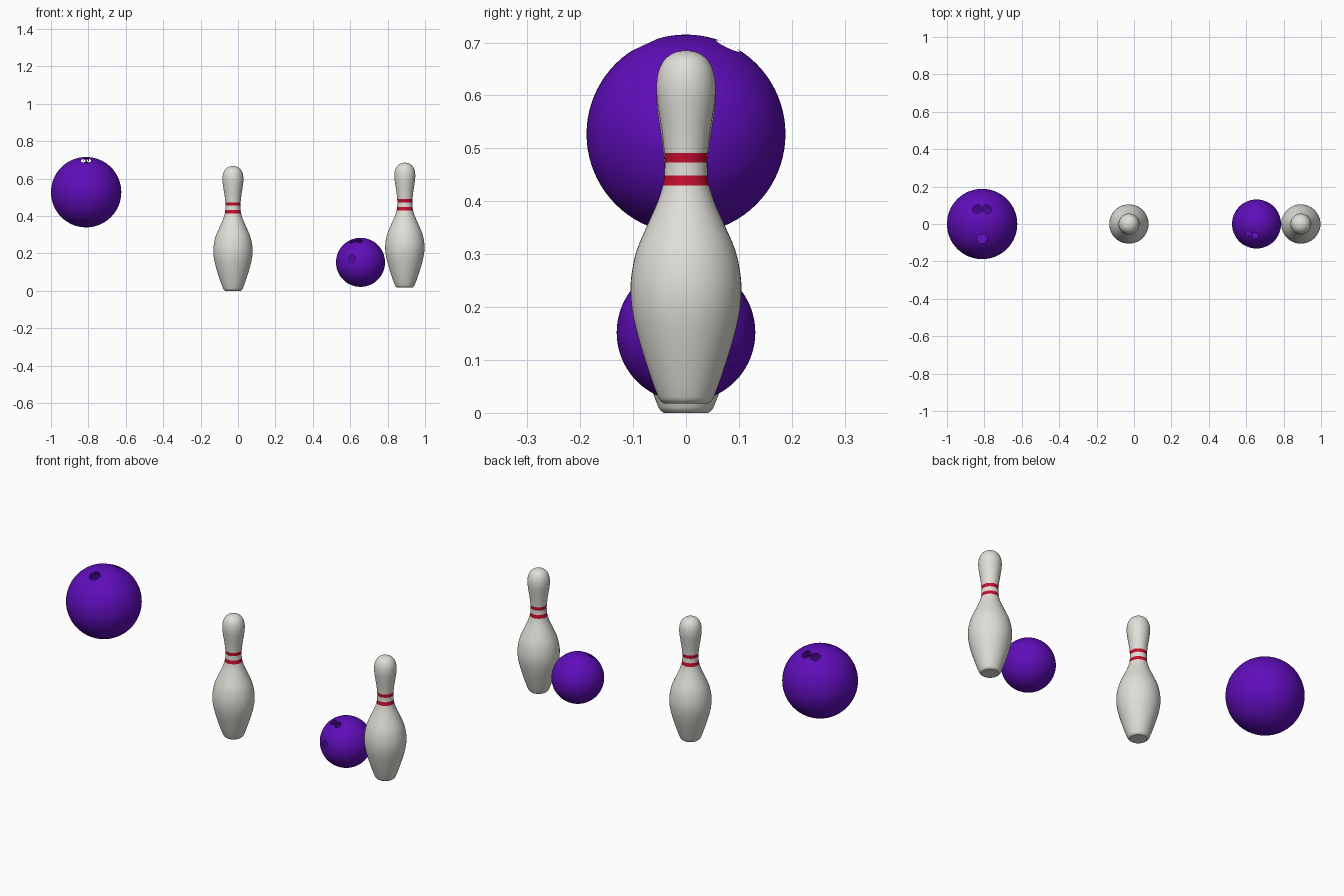
import bpy, bmesh, math
from mathutils import Vector, Matrix

cube = bpy.data.objects.get("Cube")
if cube:
    bpy.data.objects.remove(cube, do_unlink=True)


def make_material(name, rgb):
    mat = bpy.data.materials.new(name)
    mat.use_nodes = True
    mat.diffuse_color = (*rgb, 1)
    mat.node_tree.nodes["Principled BSDF"].inputs["Base Color"].default_value = (*rgb, 1)
    return mat


PURPLE = make_material("ball_purple", (0.115, 0.004, 0.49))
WHITE = make_material("pin_white", (0.74, 0.73, 0.68))
RED = make_material("stripe_red", (0.56, 0.004, 0.028))


def add_object(name, bm, materials, location=(0, 0, 0)):
    mesh = bpy.data.meshes.new(name)
    bm.to_mesh(mesh)
    bm.free()
    for mat in materials:
        mesh.materials.append(mat)
    obj = bpy.data.objects.new(name, mesh)
    obj.location = location
    bpy.context.collection.objects.link(obj)
    return obj


def smooth(obj, degrees):
    bpy.ops.object.select_all(action="DESELECT")
    obj.select_set(True)
    bpy.context.view_layer.objects.active = obj
    bpy.ops.object.shade_smooth_by_angle(angle=math.radians(degrees))


# Pin outline as (radius, height), from the foot to the crown
PROFILE = [(0.042, 0), (0.05, 0.007), (0.055, 0.018), (0.062, 0.036), (0.077, 0.08),
           (0.092, 0.13), (0.102, 0.175), (0.105, 0.215), (0.102, 0.25), (0.093, 0.29),
           (0.074, 0.335), (0.054, 0.38), (0.044, 0.412), (0.041, 0.431), (0.04, 0.455),
           (0.041, 0.473), (0.045, 0.51), (0.052, 0.555), (0.056, 0.592), (0.053, 0.624),
           (0.042, 0.648), (0.024, 0.662), (0, 0.667)]
STRIPES = [(0.412, 0.431), (0.455, 0.473)]


def smooth_path(points, steps=3):
    """Catmull-Rom curve through the outline points."""
    pts = [Vector(p) for p in points]
    pts = [pts[0] * 2 - pts[1]] + pts + [Vector((-pts[-2].x, pts[-2].y))]
    path = []
    for a, b, c, d in zip(pts, pts[1:], pts[2:], pts[3:]):
        for i in range(steps):
            t = i / steps
            path.append(0.5 * (2 * b + (c - a) * t + (2 * a - 5 * b + 4 * c - d) * t ** 2
                               + (3 * b - a - 3 * c + d) * t ** 3))
    return path + [pts[-2]]


def make_pin(name, location, sides=48):
    bm = bmesh.new()
    rings = []
    for r, z in smooth_path(PROFILE)[:-1]:
        angles = [math.tau * i / sides for i in range(sides)]
        rings.append([bm.verts.new((r * math.cos(a), r * math.sin(a), z)) for a in angles])
    crown = bm.verts.new((0, 0, PROFILE[-1][1]))
    bm.faces.new(rings[0][::-1])
    for i in range(sides):
        j = (i + 1) % sides
        for low, high in zip(rings, rings[1:]):
            bm.faces.new((low[i], low[j], high[j], high[i]))
        bm.faces.new((rings[-1][i], rings[-1][j], crown))
    # Two red bands round the neck
    for face in bm.faces:
        z = face.calc_center_median().z
        face.material_index = int(any(low < z < high for low, high in STRIPES))
    smooth(add_object(name, bm, [WHITE, RED], location), 35)


def make_ball(name, location, radius, holes):
    """Hollow shell with round open holes; holes are (direction, radius)."""
    bm = bmesh.new()
    bmesh.ops.create_uvsphere(bm, u_segments=64, v_segments=40, radius=radius)
    ball = add_object(name, bm, [PURPLE], location)

    bm = bmesh.new()
    for direction, hole_radius in holes:
        axis = Vector(direction).normalized()
        matrix = (Matrix.Translation(axis * radius * 1.02)
                  @ axis.to_track_quat("Z", "Y").to_matrix().to_4x4())
        bmesh.ops.create_cone(bm, cap_ends=True, segments=32, radius1=hole_radius,
                              radius2=hole_radius, depth=radius * 0.2, matrix=matrix)
    cutter = add_object(name + "_cutter", bm, [PURPLE], location)
    cutter.hide_render = True

    mod = ball.modifiers.new("holes", "BOOLEAN")
    mod.operation = "DIFFERENCE"
    mod.solver = "EXACT"
    mod.object = cutter
    bpy.context.view_layer.update()
    evaluated = ball.evaluated_get(bpy.context.evaluated_depsgraph_get())
    bm = bmesh.new()
    bm.from_mesh(evaluated.to_mesh())
    evaluated.to_mesh_clear()
    ball.modifiers.clear()
    bpy.data.objects.remove(cutter, do_unlink=True)

    # Drop the walls and floors of the holes, leaving only the shell
    inner = [f for f in bm.faces if f.calc_center_median().length < radius * 0.975]
    bmesh.ops.delete(bm, geom=inner, context="FACES")
    bm.to_mesh(ball.data)
    bm.free()
    smooth(ball, 40)


make_ball("large_ball", (-0.812, 0, 0.527), 0.188,
          [((-0.027, 0.08, 0.168), 0.0245), ((0.027, 0.08, 0.168), 0.0245),
           ((0, -0.08, 0.17), 0.027)])
make_ball("small_ball", (0.655, 0, 0.152), 0.131,
          [((-0.043, -0.05, 0.113), 0.017), ((-0.007, -0.063, 0.1146), 0.017),
           ((-0.045, -0.121, 0.02), 0.019)])
make_pin("centre_pin", (-0.027, 0, 0))
make_pin("side_pin", (0.892, 0, 0.018))
